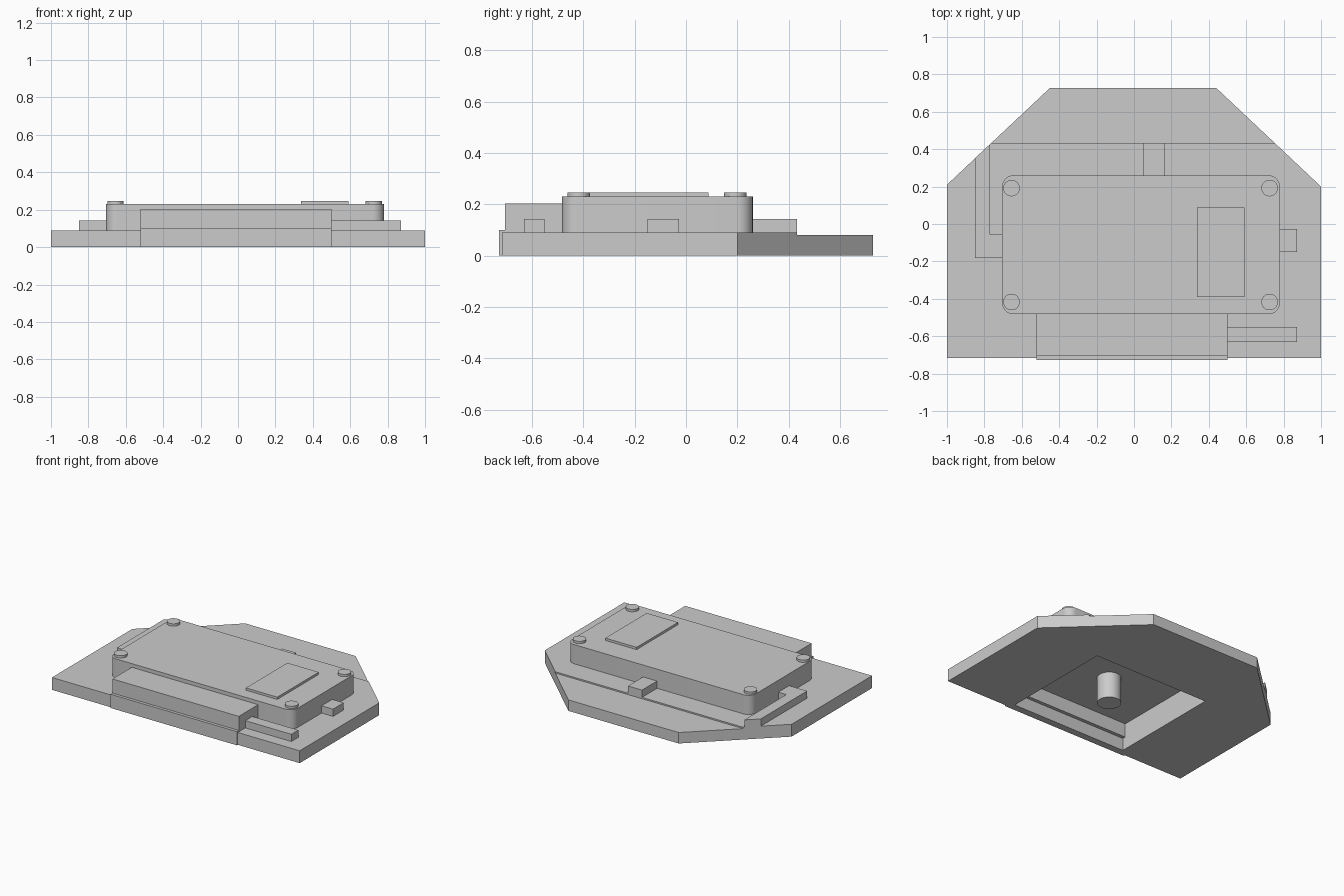
import bpy
import bmesh

cube = bpy.data.objects.get("Cube")
if cube:
    bpy.data.objects.remove(cube, do_unlink=True)

grey = bpy.data.materials.new("plain_grey")
grey.use_nodes = True
grey.diffuse_color = (0.6, 0.6, 0.6, 1)
grey.node_tree.nodes["Principled BSDF"].inputs["Base Color"].default_value = (0.6, 0.6, 0.6, 1)


def prism(name, outline, z0, z1):
    """Extrude a flat outline from z0 up to z1."""
    bm = bmesh.new()
    face = bm.faces.new([bm.verts.new((x, y, z0)) for x, y in outline])
    top = bmesh.ops.extrude_face_region(bm, geom=[face])["geom"]
    verts = [v for v in top if isinstance(v, bmesh.types.BMVert)]
    bmesh.ops.translate(bm, verts=verts, vec=(0, 0, z1 - z0))
    bmesh.ops.recalc_face_normals(bm, faces=bm.faces)
    mesh = bpy.data.meshes.new(name)
    bm.to_mesh(mesh)
    bm.free()
    obj = bpy.data.objects.new(name, mesh)
    bpy.context.collection.objects.link(obj)
    mesh.materials.append(grey)
    return obj


def box(name, x0, x1, y0, y1, z0, z1):
    return prism(name, [(x0, y0), (x1, y0), (x1, y1), (x0, y1)], z0, z1)


def activate(obj):
    bpy.ops.object.select_all(action="DESELECT")
    obj.select_set(True)
    bpy.context.view_layer.objects.active = obj


def smooth(obj):
    activate(obj)
    bpy.ops.object.shade_smooth_by_angle()


def cut(obj, cutter):
    mod = obj.modifiers.new("cut", "BOOLEAN")
    mod.operation = "DIFFERENCE"
    mod.solver = "EXACT"
    mod.object = cutter
    activate(obj)
    bpy.ops.object.modifier_apply(modifier=mod.name)


def cylinder(name, x, y, radius, z0, z1):
    bpy.ops.mesh.primitive_cylinder_add(vertices=40, radius=radius, depth=z1 - z0,
                                        location=(x, y, (z0 + z1) / 2))
    obj = bpy.context.object
    obj.name = name
    obj.data.materials.append(grey)
    smooth(obj)
    return obj


# Base plate with chamfered back corners
base = prism("base_plate", [(-1, -.717), (1, -.717), (1, .2), (.44, .727),
                            (-.45, .727), (-1, .21)], 0, .09)

# Main housing with rounded vertical corners
housing = box("housing", -.705, .78, -.482, .26, .09, .23)
bm = bmesh.new()
bm.from_mesh(housing.data)
upright = [e for e in bm.edges if abs(e.verts[0].co.z - e.verts[1].co.z) > .01]
bmesh.ops.bevel(bm, geom=upright, offset=.06, segments=8, profile=.5, affect="EDGES")
bm.to_mesh(housing.data)
bm.free()

# Front block and its lip
front_block = box("front_block", -.52, .5, -.705, -.482, .09, .203)
box("front_lip", -.52, .5, -.727, -.705, 0, .1)

# Lowered back ledge and the hollow underside
ledge_cutter = box("ledge_cutter", -1.1, 1.1, .433, .8, .08, .2)
opening_cutter = box("opening_cutter", -.47, .46, -.675, .17, -.1, .15)
cavity_cutter = box("cavity_cutter", -.47, .46, -.65, .17, -.1, .19)
cut(base, ledge_cutter)
cut(base, opening_cutter)
cut(housing, cavity_cutter)
cut(front_block, cavity_cutter)
for cutter in (ledge_cutter, opening_cutter, cavity_cutter):
    bpy.data.objects.remove(cutter, do_unlink=True)
smooth(housing)

# Post inside the hollow
cylinder("centre_post", 0, -.255, .08, 0, .195)

# Corner screws and raised panel on the lid
for x, side in ((-.655, "right"), (.725, "left")):
    for y, end in ((-.417, "front"), (.192, "back")):
        cylinder(f"screw_{end}_{side}", x, y, .044, .225, .247)
box("lid_panel", .337, .59, -.39, .088, .23, .247)

# Low channels and tabs around the housing
prism("angled_channel", [(-.85, -.182), (-.7, -.182), (-.7, -.057), (-.77, -.057),
                         (-.77, .427), (-.85, .352)], .09, .143)
box("back_tab", .052, .165, .255, .433, .09, .143)
box("side_tab", .775, .872, -.15, -.027, .09, .143)
box("front_channel", .495, .872, -.63, -.55, .09, .143)
